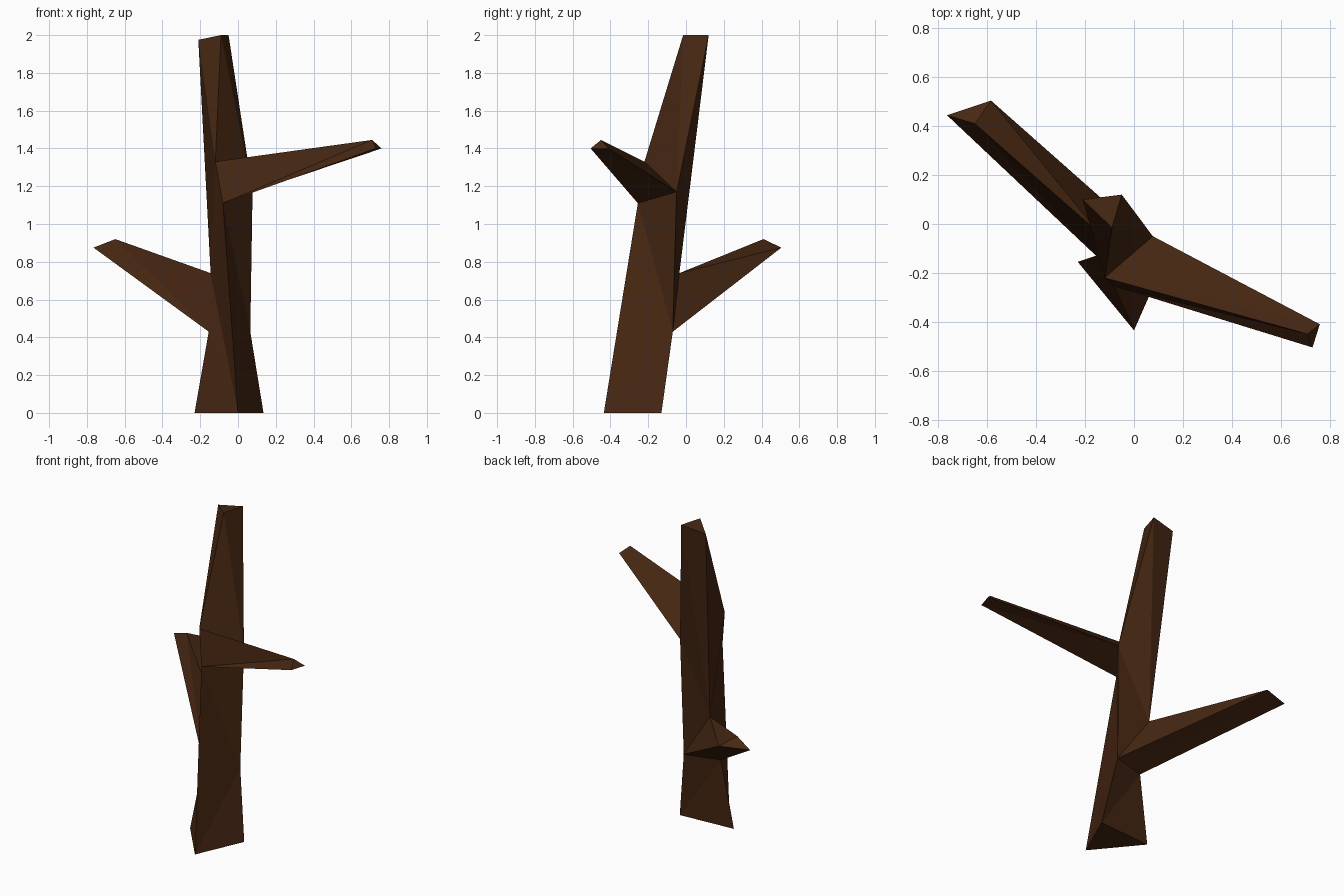
import bpy, bmesh

if "Cube" in bpy.data.objects:
    bpy.data.objects.remove(bpy.data.objects["Cube"])

bark = bpy.data.materials.new("dark brown bark")
bark.diffuse_color = (0.062, 0.020, 0.0062, 1)
bark.use_nodes = True
bark.node_tree.nodes["Principled BSDF"].inputs["Base Color"].default_value = bark.diffuse_color

# Corner points: trunk front (f), right (r) and left (l) edges, bottom to top
P = {
    "f0": (0, -0.435, 0), "f1": (-0.08, -0.255, 1.11),
    "f2": (-0.12, -0.22, 1.33), "f3": (-0.09, -0.015, 2),
    "r0": (0.135, -0.13, 0), "r1": (0.065, -0.07, 0.43),
    "r2": (0.077, -0.05, 1.17), "r3": (-0.05, 0.12, 2),
    "l0": (-0.23, -0.155, 0), "l1": (-0.155, -0.13, 0.43),
    "l2": (-0.145, -0.035, 0.74), "l3": (-0.21, 0.10, 1.975),
    # branch tips
    "ua": (0.71, -0.45, 1.445), "ub": (0.73, -0.505, 1.40), "uc": (0.76, -0.41, 1.40),
    "la": (-0.65, 0.41, 0.92), "lb": (-0.765, 0.445, 0.875), "lc": (-0.585, 0.505, 0.875),
}


def build(name, faces, openings):
    """Closed faceted solid, then open it where parts join."""
    bm = bmesh.new()
    verts = {}
    made = []
    for f in faces + openings:
        vs = []
        for k in f.split():
            if k not in verts:
                verts[k] = bm.verts.new(P[k])
            vs.append(verts[k])
        made.append(bm.faces.new(vs))
    bmesh.ops.recalc_face_normals(bm, faces=bm.faces[:])
    bmesh.ops.delete(bm, geom=made[len(faces):], context="FACES_ONLY")
    me = bpy.data.meshes.new(name)
    bm.to_mesh(me)
    bm.free()
    me.materials.append(bark)
    ob = bpy.data.objects.new(name, me)
    bpy.context.collection.objects.link(ob)


def branch(name, root, tip):
    """Three-sided tapering limb between a root and a tip triangle."""
    r, t = root.split(), tip.split()
    faces = [tip]
    for i in range(3):
        j = (i + 1) % 3
        faces += [f"{r[i]} {r[j]} {t[i]}", f"{r[j]} {t[j]} {t[i]}"]
    build(name, faces, [root])


# Trunk: left, right and back sides, then end caps
build("trunk", [
    "l0 f0 l1", "f0 l2 l1", "f0 f1 l2", "f1 f2 l2", "f2 l3 l2", "f2 f3 l3",
    "f0 r0 r1", "f0 r1 f1", "f1 r1 r2", "f2 r2 f3", "r2 r3 f3",
    "r0 l0 l1", "r0 l1 r1", "r1 l2 r2", "r2 l2 r3", "l2 l3 r3",
    "f0 l0 r0", "f3 r3 l3",
], ["f1 r2 f2", "r1 l1 l2"])

# Branches
branch("upper_branch", "f2 f1 r2", "ua ub uc")
branch("lower_branch", "l2 l1 r1", "la lb lc")
